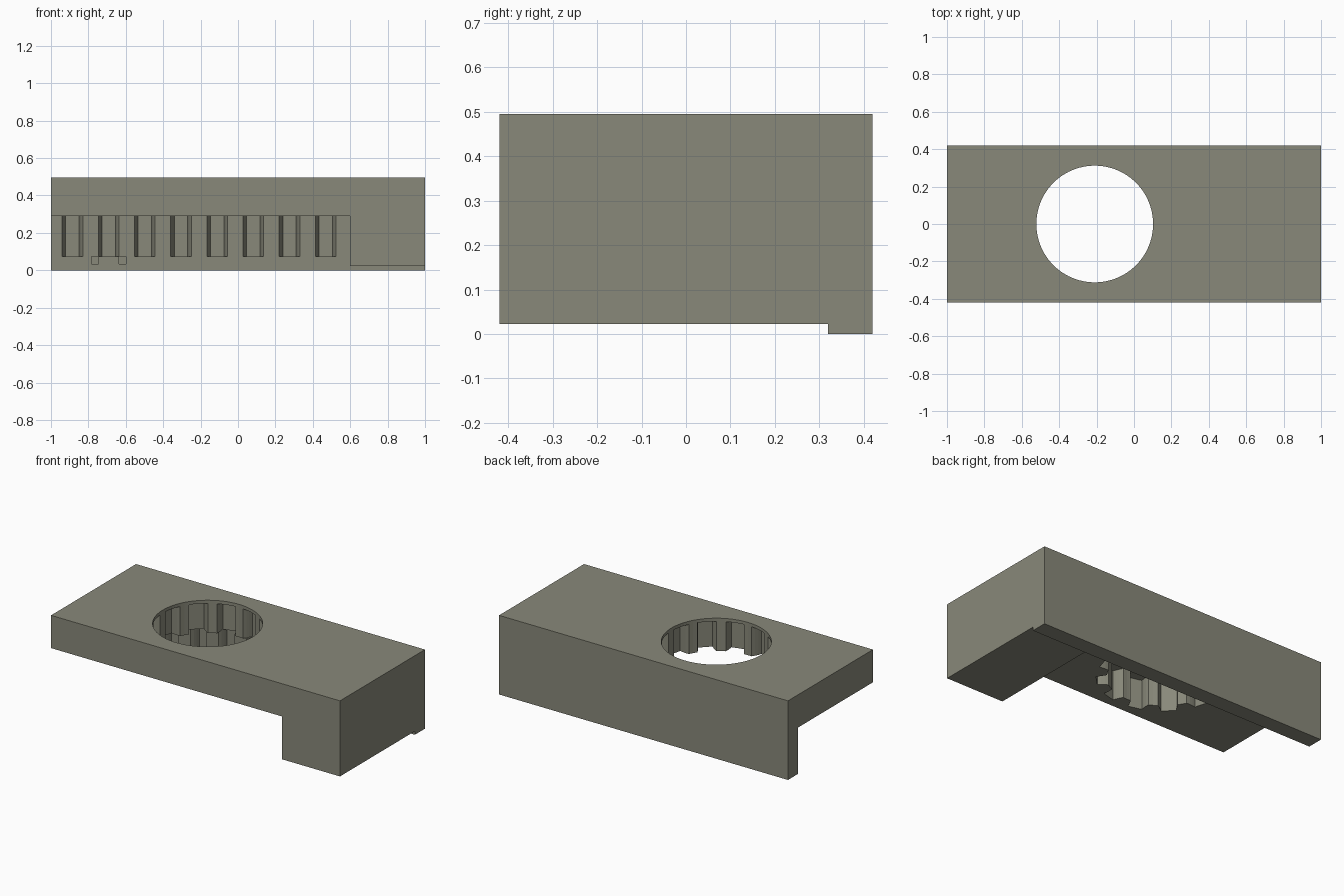
import bpy, bmesh, math

if "Cube" in bpy.data.objects:
    bpy.data.objects.remove(bpy.data.objects["Cube"])

paint = bpy.data.materials.new("olive_grey")
paint.diffuse_color = (0.25, 0.25, 0.195, 1)
paint.use_nodes = True
paint.node_tree.nodes["Principled BSDF"].inputs["Base Color"].default_value = paint.diffuse_color


def prism(name, outline, z0, z1):
    """Solid extruded upward from a flat outline."""
    bm = bmesh.new()
    face = bm.faces.new([bm.verts.new((x, y, z0)) for x, y in outline])
    ext = bmesh.ops.extrude_face_region(bm, geom=[face])
    for v in ext["geom"]:
        if isinstance(v, bmesh.types.BMVert):
            v.co.z = z1
    bmesh.ops.recalc_face_normals(bm, faces=bm.faces)
    mesh = bpy.data.meshes.new(name)
    bm.to_mesh(mesh)
    bm.free()
    mesh.materials.append(paint)
    obj = bpy.data.objects.new(name, mesh)
    bpy.context.collection.objects.link(obj)
    return obj


def box(name, x0, x1, y0, y1, z0, z1):
    return prism(name, [(x0, y0), (x1, y0), (x1, y1), (x0, y1)], z0, z1)


def cut(target, cutter):
    cutter.hide_render = True
    mod = target.modifiers.new("cut", "BOOLEAN")
    mod.operation = "DIFFERENCE"
    mod.solver = "EXACT"
    mod.object = cutter
    bpy.context.view_layer.objects.active = target
    bpy.ops.object.modifier_apply(modifier=mod.name)
    bpy.data.objects.remove(cutter)


# Housing block with open pocket and raised foot
housing = box("housing", -1, 1, -0.42, 0.42, 0, 0.495)
cut(housing, box("pocket", -1.1, 0.6, -0.5, 0.32, -0.1, 0.29))
cut(housing, box("foot_step", 0.55, 1.1, -0.5, 0.32, -0.1, 0.022))

# Groove half-profile: (half width, depth)
GROOVE = [(0.055, 0.0), (0.046, 0.02), (0.04, 0.04), (0.036, 0.06)]
groove = [(-w, d) for w, d in GROOVE] + [(w, d) for w, d in reversed(GROOVE)]

# Rack grooves in the inner face of the rear wall
for i in range(8):
    cx = -0.885 + i * 0.1934
    pts = [(cx - 0.055, 0.3)] + [(cx + x, 0.32 + d) for x, d in groove] + [(cx + 0.055, 0.3)]
    cut(housing, prism("rack_groove", pts, 0.075, 0.29))

# Two small pits under the second groove
for cx in (-0.765, -0.618):
    cut(housing, box("pit", cx - 0.018, cx + 0.018, 0.3, 0.35, 0.034, 0.075))

# Round bore through the top plate
CX, R, TEETH = -0.21, 0.312, 12
bore = [(CX + R * math.cos(a), R * math.sin(a))
        for a in (math.tau * i / 96 for i in range(96))]
cut(housing, prism("bore", bore, 0.2, 0.6))

# Internal gear grooves below the top lip
ring = []
for i in range(TEETH):
    a = math.tau * (i + 0.5) / TEETH
    for x, d in groove:
        t = a + x / R
        ring.append((CX + (R + d) * math.cos(t), (R + d) * math.sin(t)))
    t = a + math.pi / TEETH
    ring.append((CX + R * math.cos(t), R * math.sin(t)))
cut(housing, prism("gear_grooves", ring, 0.289, 0.475))
